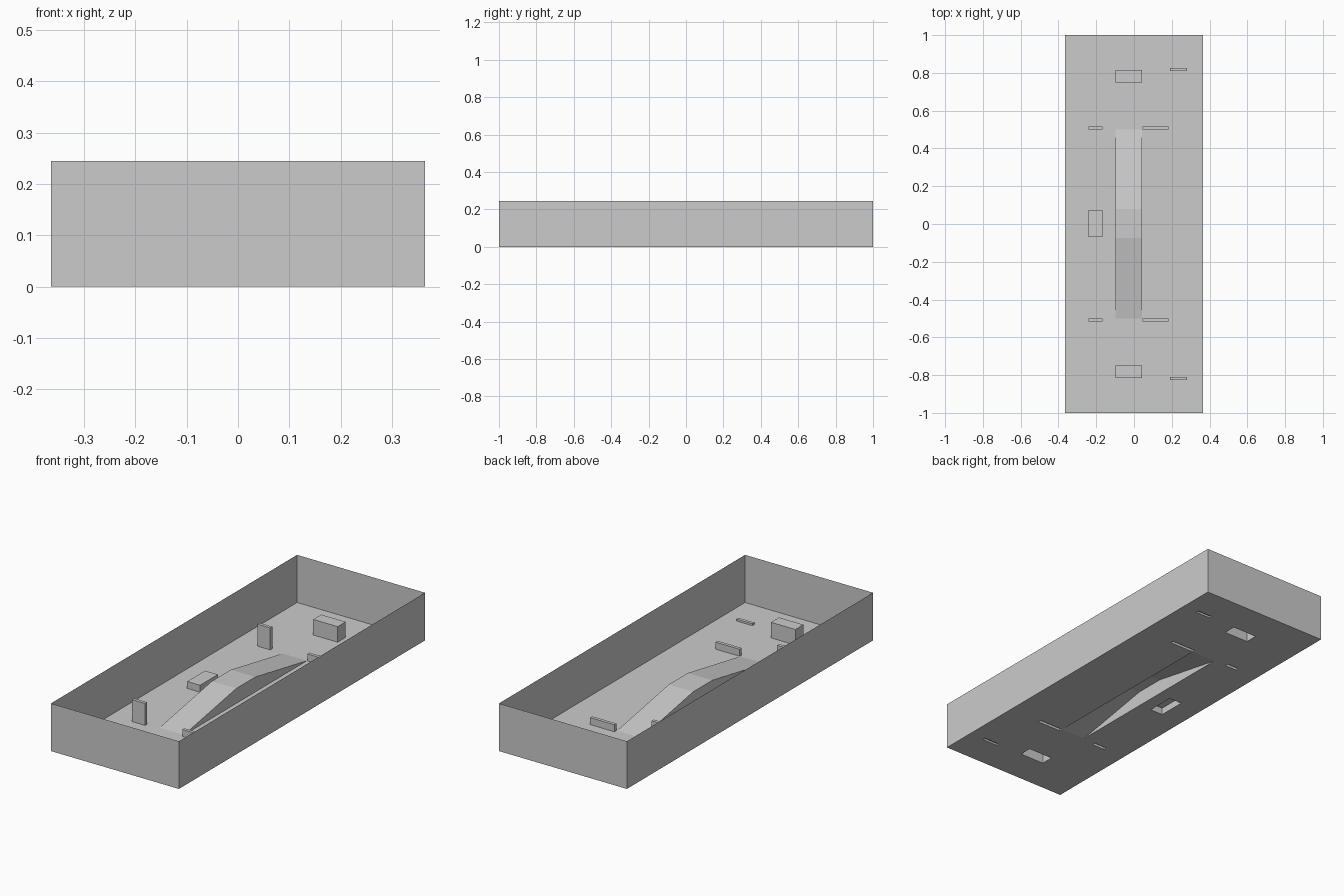
import bpy, bmesh

if "Cube" in bpy.data.objects:
    bpy.data.objects.remove(bpy.data.objects["Cube"])

W, L, H = 0.364, 1.0, 0.245


def make(name, polys):
    """Object from a list of polygons (each a list of points)."""
    bm = bmesh.new()
    for p in polys:
        bm.faces.new([bm.verts.new(c) for c in p])
    bmesh.ops.remove_doubles(bm, verts=bm.verts[:], dist=1e-5)
    me = bpy.data.meshes.new(name)
    bm.to_mesh(me)
    bm.free()
    ob = bpy.data.objects.new(name, me)
    bpy.context.collection.objects.link(ob)
    return ob


def sides(x0, x1, y0, y1, h):
    c = [(x0, y0), (x1, y0), (x1, y1), (x0, y1)]
    return [[(*c[i], 0), (*c[(i + 1) % 4], 0), (*c[(i + 1) % 4], h), (*c[i], h)]
            for i in range(4)]


# Raised obstacles, hollow underneath: name -> x0, x1, y0, y1, height
blocks = {"side_block": (-0.24, -0.167, -0.07, 0.075, 0.036)}
for s, end in ((-1, "front"), (1, "back")):
    for part, x0, x1, a, b, h in (
            ("end_block", -0.097, 0.042, 0.75, 0.815, 0.08),
            ("post", -0.24, -0.167, 0.50, 0.517, 0.113),
            ("low_barrier", 0.045, 0.183, 0.50, 0.517, 0.036),
            ("small_strip", 0.19, 0.28, 0.81, 0.826, 0.01)):
        y0, y1 = sorted((s * a, s * b))
        blocks[end + "_" + part] = (x0, x1, y0, y1, h)

for name, (x0, x1, y0, y1, h) in blocks.items():
    top = [(x0, y0, h), (x1, y0, h), (x1, y1, h), (x0, y1, h)]
    make(name, sides(x0, x1, y0, y1, h) + [top])

# Central double ramp with a flat top
rx0, rx1 = -0.097, 0.042
prof = [(-0.5, 0), (-0.075, 0.077), (0.08, 0.077), (0.5, 0)]
ramp = [[(rx0, *p), (rx1, *p), (rx1, *q), (rx0, *q)] for p, q in zip(prof, prof[1:])]
ramp += [[(rx1, *p) for p in prof[::-1]], [(rx0, *p) for p in prof]]
make("ramp", ramp)

# Thin outer walls
make("outer_walls", sides(-W, W, -L, L, H))

# Floor, left open beneath the obstacles and the ramp
holes = [b[:4] for b in blocks.values()] + [(rx0, rx1, -0.5, 0.5)]
xs = sorted({-W, W} | {v for b in holes for v in b[:2]})
ys = sorted({-L, L} | {v for b in holes for v in b[2:]})
cells = []
for a, b in zip(xs, xs[1:]):
    for c, d in zip(ys, ys[1:]):
        mx, my = (a + b) / 2, (c + d) / 2
        if not any(h[0] < mx < h[1] and h[2] < my < h[3] for h in holes):
            cells.append([(a, c, 0), (b, c, 0), (b, d, 0), (a, d, 0)])
make("floor", cells)
